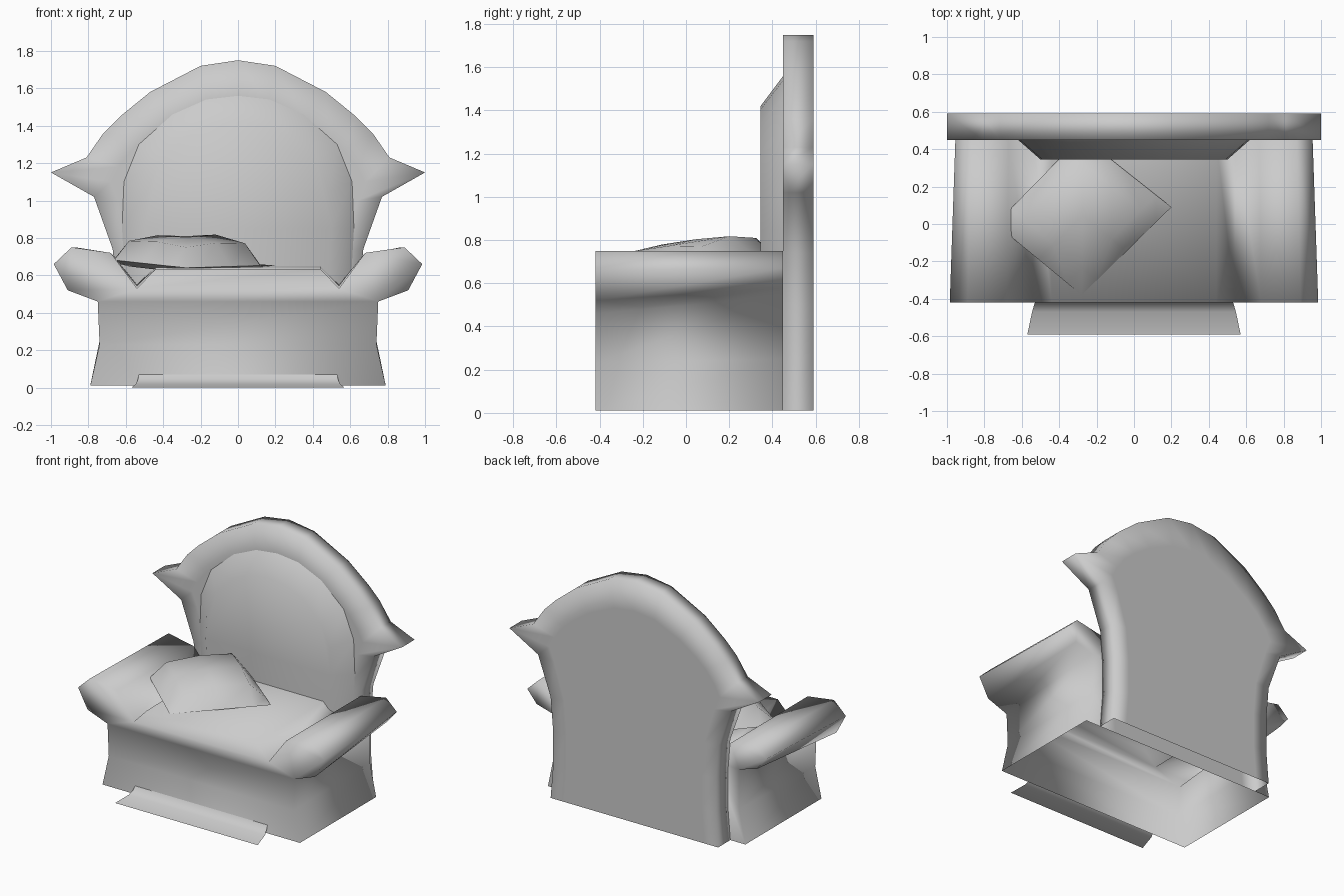
import bpy

if "Cube" in bpy.data.objects:
    bpy.data.objects.remove(bpy.data.objects["Cube"])


def make(name, verts, faces):
    me = bpy.data.meshes.new(name)
    me.from_pydata(verts, [], faces)
    me.update()
    me.shade_smooth()
    ob = bpy.data.objects.new(name, me)
    bpy.context.collection.objects.link(ob)
    return ob


def mirrored(half):
    """Right half outline (bottom to middle) -> full open outline."""
    return half + [(-x, z) for x, z in reversed(half) if x > 0]


def loft(name, rings, cap_start=False, cap_end=False, extra_verts=(), extra_faces=()):
    """Skin between open (x, y, z) rings of equal length; optional end caps."""
    n = len(rings[0])
    verts = [p for r in rings for p in r]
    faces = [(k * n + i, k * n + i + 1, k * n + n + i + 1, k * n + n + i)
             for k in range(len(rings) - 1) for i in range(n - 1)]
    if cap_start:
        faces.append(tuple(reversed(range(n))))
    if cap_end:
        faces.append(tuple(range(len(verts) - n, len(verts))))
    return make(name, verts + list(extra_verts), faces + list(extra_faces))


def ring(half, y):
    return [(x, y, z) for x, z in mirrored(half)]


# Seat and rolled arms: one shell, open underneath
front = [(.79, .01), (.74, .23), (.75, .46), (.91, .52), (.985, .66),
         (.89, .75), (.68, .72), (.54, .53), (.44, .635)]
rear = [(.79, .01), (.74, .25), (.74, .54), (.88, .58), (.955, .67),
        (.87, .75), (.67, .71), (.54, .55), (.44, .65)]
n = 18
m = n - 1
# Front panel in rows, with a separate scroll face for each arm
caps = [tuple(reversed((a, b, m - b, m - a))) for a, b in ((0, 1), (1, 2), (2, 7), (7, 8))]
caps += [(7, 6, 5, 4, 3, 2), tuple(m - i for i in range(2, 8))]
# Rear ends of the arms and side walls, beside the back panel
caps += [tuple(n + i for i in range(2, 8)), tuple(n + m - i for i in range(7, 1, -1)),
         (n, n + 1, n + 2, n + 7, 2 * n),
         (2 * n + 1, n + m - 7, n + m - 2, n + m - 1, n + m)]
loft("seat_and_arms", [ring(front, -.42), ring(rear, .45)],
     extra_verts=[(.54, .45, .01), (-.54, .45, .01)], extra_faces=caps)

# Winged, arched back panel with inner rings on both faces
back = [(.67, .01), (.65, .25), (.65, .5), (.67, .74), (.77, 1.02), (1, 1.15),
        (.81, 1.23), (.72, 1.36), (.63, 1.45), (.47, 1.58), (.2, 1.72), (0, 1.75)]
core = [(.56, .01), (.54, .25), (.54, .5), (.56, .74), (.64, 1.0), (.68, 1.1),
        (.64, 1.18), (.57, 1.27), (.49, 1.34), (.36, 1.43), (.16, 1.52), (0, 1.54)]
loft("back_panel", [ring(core, .45), ring(back, .45), ring(back, .59),
                    ring(core, .59)], cap_start=True, cap_end=True)

# Bevelled back cushion
outer = [(.60, .5), (.62, .85), (.61, 1.1), (.53, 1.3), (.35, 1.46), (.17, 1.54), (0, 1.56)]
inner = [(.48, .5), (.50, .85), (.49, 1.05), (.42, 1.21), (.28, 1.34), (.14, 1.405), (0, 1.42)]
loft("back_cushion", [ring(inner, .345), ring(outer, .45)], cap_start=True)

# Flared front skirt sheet
skirt = [(.53, -.42, .07), (.535, -.435, .045), (.545, -.47, .02), (.57, -.59, 0)]
loft("front_skirt", [[(-x, y, z), (x, y, z)] for x, y, z in skirt])

# Loose pillow: puffed diamond between four corners
corners = [(-.28, -.38, .64), (.20, .09, .655), (-.28, .47, .67), (-.74, 0, .69)]
steps = [0, .17, .5, .83, 1]
lift = {(1, 1): .10, (2, 1): .12, (3, 1): .115, (1, 2): .115, (2, 2): .14,
        (3, 2): .155, (1, 3): .105, (2, 3): .14, (3, 3): .14}
verts = []
for side in (1, -.3):
    for j, v in enumerate(steps):
        for i, u in enumerate(steps):
            w = ((1 - u) * (1 - v), u * (1 - v), u * v, (1 - u) * v)
            p = [sum(a * c[k] for a, c in zip(w, corners)) for k in range(3)]
            verts.append((p[0], p[1], p[2] + side * lift.get((i, j), 0)))
quads = [(j * 5 + i, j * 5 + i + 1, j * 5 + i + 6, j * 5 + i + 5)
         for j in range(4) for i in range(4)]
make("pillow", verts, quads + [tuple(25 + k for k in reversed(q)) for q in quads])
